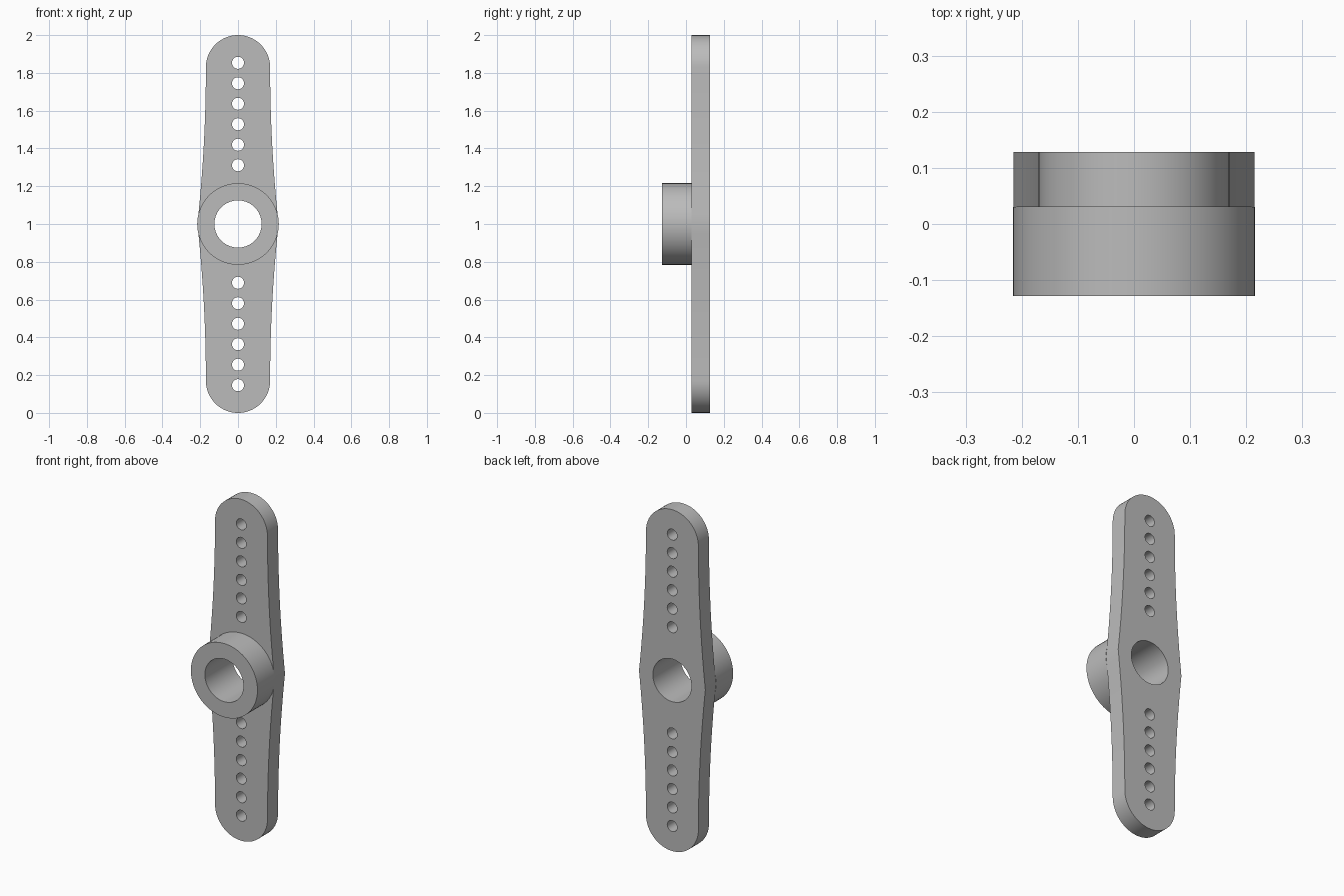
import bpy, bmesh
from math import pi, sin, cos

cube = bpy.data.objects.get("Cube")
if cube:
    bpy.data.objects.remove(cube, do_unlink=True)

grey = bpy.data.materials.new("plain grey")
grey.use_nodes = True
colour = (0.5, 0.5, 0.5, 1)
grey.diffuse_color = colour
grey.node_tree.nodes["Principled BSDF"].inputs["Base Color"].default_value = colour

MID, HUB_R, BORE_R = 1.0, 0.216, 0.125
END_R, WAIST = 0.17, 0.215
FRONT, SEAM, BACK = -0.128, 0.03, 0.128


def circle(r, z=0.0, n=64):
    return [(r * cos(2 * pi * i / n), z + r * sin(2 * pi * i / n)) for i in range(n)]


def extruded(name, loops, y0, y1):
    """Fill the outlines (inner ones become holes) and extrude along y."""
    curve = bpy.data.curves.new(name, 'CURVE')
    curve.dimensions = '2D'
    curve.fill_mode = 'BOTH'
    curve.extrude = (y1 - y0) / 2
    for pts in loops:
        spline = curve.splines.new('POLY')
        spline.points.add(len(pts) - 1)
        for p, (x, z) in zip(spline.points, pts):
            p.co = (x, z, 0, 1)
        spline.use_cyclic_u = True
    ob = bpy.data.objects.new(name, curve)
    bpy.context.collection.objects.link(ob)
    ob.location = (0, (y0 + y1) / 2, MID)
    ob.rotation_euler.x = pi / 2
    bpy.ops.object.select_all(action='DESELECT')
    ob.select_set(True)
    bpy.context.view_layer.objects.active = ob
    bpy.ops.object.convert(target='MESH')
    ob = bpy.context.object
    # Weld caps to walls and keep the rims sharp
    bm = bmesh.new()
    bm.from_mesh(ob.data)
    bmesh.ops.remove_doubles(bm, verts=bm.verts, dist=1e-5)
    bmesh.ops.recalc_face_normals(bm, faces=bm.faces)
    bm.to_mesh(ob.data)
    bm.free()
    ob.data.materials.clear()
    ob.data.materials.append(grey)
    bpy.ops.object.transform_apply(location=True, rotation=True, scale=True)
    bpy.ops.object.shade_smooth_by_angle(angle=pi / 9)
    return ob


# Arm outline: gently concave flank, then a round end; mirrored to four quarters
reach = MID - END_R
flank = [(END_R + (WAIST - END_R) * (1 - i / 16) ** 2, reach * i / 16) for i in range(16)]
tip = [(END_R * cos(a), reach + END_R * sin(a)) for a in (pi / 2 * i / 16 for i in range(17))]
quarter = flank + tip
half = quarter + [(-x, z) for x, z in quarter[-2::-1]]
outline = half + [(x, -z) for x, z in half[-2:0:-1]]

# Row of small holes on each side of the bore
holes = [circle(0.032, side * (0.311 + 0.1085 * i), 32) for side in (1, -1) for i in range(6)]

extruded("arm_plate", [outline, circle(BORE_R)] + holes, SEAM, BACK)
extruded("hub_ring", [circle(HUB_R), circle(BORE_R)], FRONT, SEAM)
